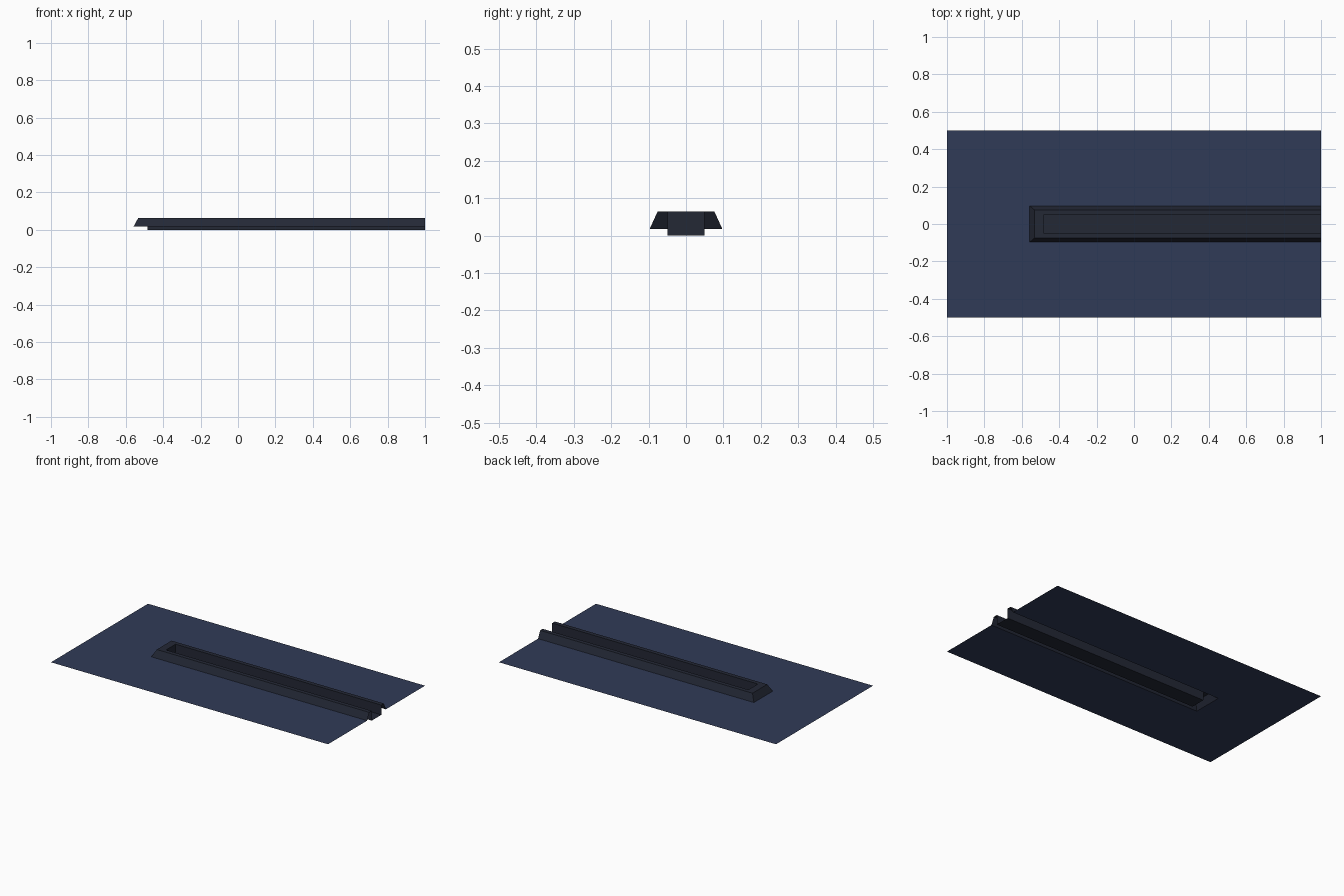
import bpy
import bmesh

if "Cube" in bpy.data.objects:
    bpy.data.objects.remove(bpy.data.objects["Cube"])


def material(name, rgb):
    m = bpy.data.materials.new(name)
    m.diffuse_color = (*rgb, 1)
    m.use_nodes = True
    m.node_tree.nodes["Principled BSDF"].inputs["Base Color"].default_value = m.diffuse_color
    return m


def u_sweep(name, rows, mat, floor=False):
    """Bridge nested U-shaped outlines (half width, closed end x, z), all open at x = 1."""
    bm = bmesh.new()
    rings = [[bm.verts.new(p) for p in ((1, -w, z), (x, -w, z), (x, w, z), (1, w, z))]
             for w, x, z in rows]
    for outer, inner in zip(rings, rings[1:]):
        for i in range(3):
            bm.faces.new((outer[i], inner[i], inner[i + 1], outer[i + 1]))
    if floor:
        bm.faces.new(rings[-1][::-1])
    bm.normal_update()
    # Keep the surface facing up
    if sum(f.normal.z * f.calc_area() for f in bm.faces) < 0:
        bmesh.ops.reverse_faces(bm, faces=bm.faces[:])
    mesh = bpy.data.meshes.new(name)
    bm.to_mesh(mesh)
    bm.free()
    mesh.materials.append(mat)
    obj = bpy.data.objects.new(name, mesh)
    bpy.context.collection.objects.link(obj)
    return obj


panel_blue = material("panel_blue", (0.030, 0.043, 0.095))
trim_slate = material("trim_slate", (0.017, 0.021, 0.036))

# Flat panel with a slot cut in from the right edge
u_sweep("base_panel", [(0.5, -1.0, 0.018), (0.097, -0.558, 0.018)], panel_blue)

# Raised rim with sloped outside, flat top, and a channel sunk below the panel
u_sweep("channel_trim", [(0.097, -0.558, 0.018), (0.076, -0.533, 0.064),
                         (0.049, -0.485, 0.064), (0.049, -0.485, 0.0)],
        trim_slate, floor=True)
